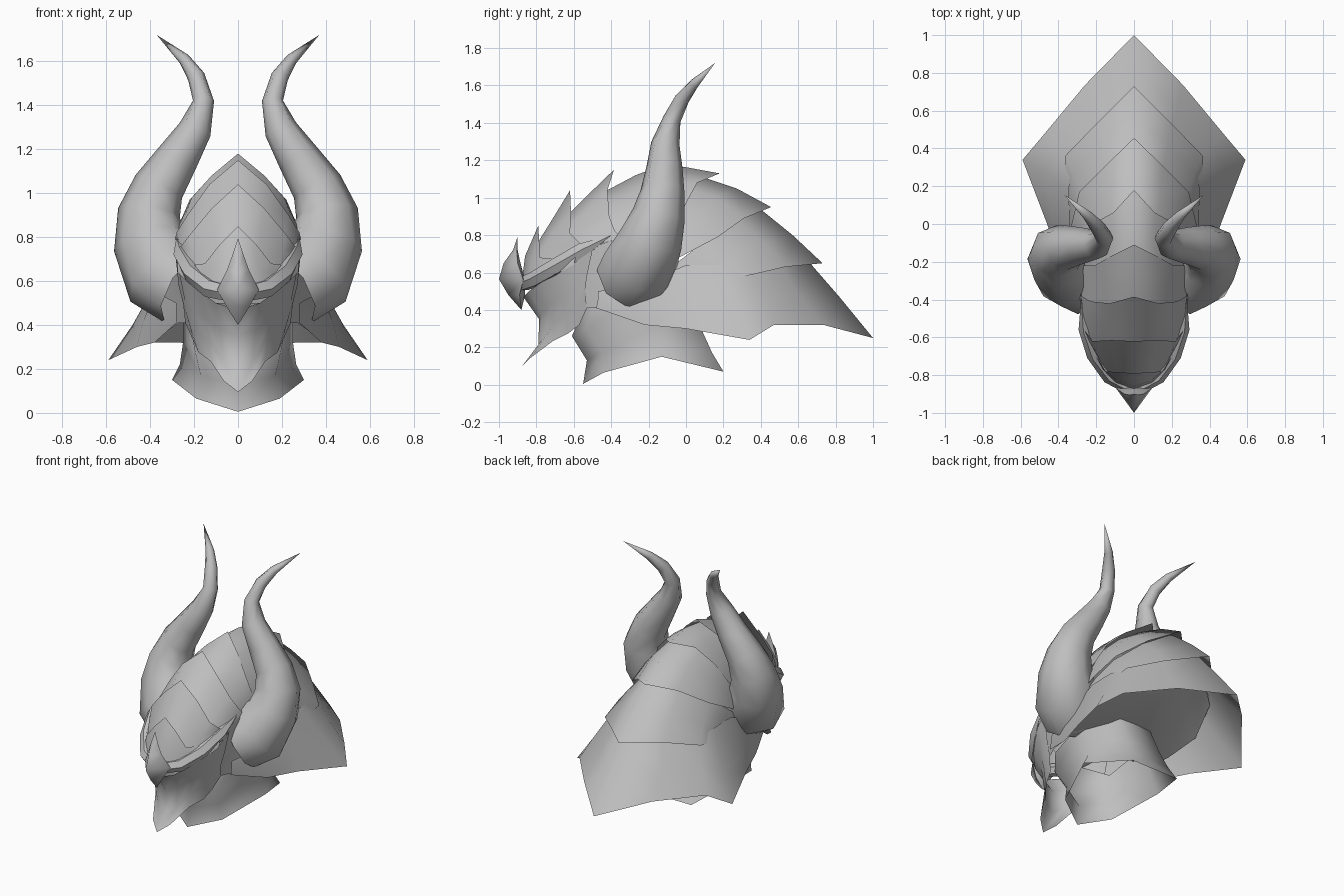
import bpy, bmesh
from math import sin, cos, pi
from mathutils import Vector

cube = bpy.data.objects.get("Cube")
if cube:
    bpy.data.objects.remove(cube, do_unlink=True)

steel = bpy.data.materials.new("grey_steel")
steel.use_nodes = True
GREY = (0.52, 0.52, 0.52, 1)
steel.diffuse_color = GREY
steel.node_tree.nodes["Principled BSDF"].inputs["Base Color"].default_value = GREY


def finish(name, bm, angle):
    """Turn a half-model bmesh into a mirrored, shaded object."""
    mesh = bpy.data.meshes.new(name)
    bm.to_mesh(mesh)
    bm.free()
    mesh.materials.append(steel)
    ob = bpy.data.objects.new(name, mesh)
    bpy.context.collection.objects.link(ob)
    mod = ob.modifiers.new("Mirror", 'MIRROR')
    mod.merge_threshold = 0.0005
    bpy.ops.object.select_all(action='DESELECT')
    ob.select_set(True)
    bpy.context.view_layer.objects.active = ob
    bpy.ops.object.shade_smooth_by_angle(angle=angle)


def plate(name, *rows, angle=0.9, centre=(0, -0.1, 0.45)):
    """Open sheet through rows of points, from the middle line to the side."""
    bm = bmesh.new()
    grid = [[bm.verts.new(p) for p in row] for row in rows]
    for a, b in zip(grid, grid[1:]):
        for i in range(len(a) - 1):
            bm.faces.new((a[i], a[i + 1], b[i + 1], b[i]))
    bmesh.ops.remove_doubles(bm, verts=bm.verts, dist=0.0005)
    bm.normal_update()
    c = Vector(centre)
    if sum(f.normal.dot(f.calc_center_median() - c) * f.calc_area() for f in bm.faces) < 0:
        bmesh.ops.reverse_faces(bm, faces=bm.faces)
    finish(name, bm, angle)


def tube(name, path, ref, sides=8, angle=1.0):
    """Tapered tube; path holds (x, y, z, radius)."""
    bm = bmesh.new()
    pts = [Vector(p[:3]) for p in path]
    rings = []
    for i, p in enumerate(pts):
        t = (pts[min(i + 1, len(pts) - 1)] - pts[max(i - 1, 0)]).normalized()
        u = Vector(ref).cross(t).normalized()
        v = t.cross(u)
        rings.append([bm.verts.new(p + path[i][3] * (u * cos(2 * pi * k / sides) + v * sin(2 * pi * k / sides)))
                      for k in range(sides)])
    for a, b in zip(rings, rings[1:]):
        for k in range(sides):
            n = (k + 1) % sides
            bm.faces.new((a[k], a[n], b[n], b[k]))
    bmesh.ops.remove_doubles(bm, verts=bm.verts, dist=0.002)
    bmesh.ops.recalc_face_normals(bm, faces=bm.faces)
    finish(name, bm, angle)


# Overlapping crown plates, front to top
plate("crown_plate_1",
      [(0, -.885, .5), (.1, -.85, .53), (.17, -.78, .56), (.225, -.7, .59), (.275, -.6, .64)],
      [(0, -.86, .69), (.09, -.83, .65), (.165, -.77, .63), (.225, -.69, .64), (.275, -.59, .68)],
      [(0, -.79, .85), (.08, -.785, .77), (.15, -.78, .68), (.22, -.67, .67), (.27, -.57, .7)])
plate("crown_plate_2",
      [(0, -.83, .7), (.08, -.82, .65), (.16, -.765, .61), (.23, -.67, .64), (.27, -.57, .69)],
      [(0, -.73, .86), (.1, -.72, .8), (.2, -.68, .73), (.25, -.6, .72), (.28, -.5, .74)],
      [(0, -.62, 1.04), (.12, -.615, .93), (.22, -.62, .81), (.265, -.56, .75), (.285, -.47, .76)])
plate("crown_plate_3",
      [(0, -.68, .86), (.11, -.67, .81), (.2, -.65, .75), (.26, -.56, .73), (.28, -.47, .75)],
      [(0, -.53, 1.01), (.13, -.53, .93), (.22, -.53, .84), (.27, -.47, .79), (.285, -.4, .77)],
      [(0, -.385, 1.15), (.13, -.42, 1.04), (.23, -.41, .9), (.28, -.38, .82), (.29, -.33, .77)])
plate("crown_plate_4",
      [(0, -.44, 1.03), (.13, -.46, .95), (.22, -.45, .87), (.27, -.4, .8), (.29, -.35, .75)],
      [(0, -.27, 1.12), (.15, -.28, 1.02), (.24, -.28, .9), (.29, -.28, .78), (.3, -.28, .65)],
      [(0, -.11, 1.18), (.12, -.17, 1.08), (.21, -.22, .98), (.27, -.22, .85), (.29, -.22, .7)])

# Overlapping neck plates, top to back
plate("neck_plate_1",
      [(0, -.2, 1.14), (.13, -.2, 1.06), (.21, -.23, .96), (.27, -.24, .83), (.3, -.27, .65)],
      [(0, -.01, 1.165), (.12, -.05, 1.08), (.21, -.1, .98), (.275, -.15, .84), (.31, -.2, .65)],
      [(0, .18, 1.13), (.11, .06, 1.08), (.22, 0, .97), (.28, -.07, .83), (.315, -.14, .66)])
plate("neck_plate_2",
      [(0, .06, 1.12), (.12, 0, 1.05), (.22, -.05, .95), (.28, -.1, .8), (.32, -.25, .6)],
      [(0, .27, 1.05), (.14, .16, 1.0), (.255, .07, .89), (.31, -.04, .75), (.33, -.23, .59)],
      [(0, .455, .95), (.15, .31, .89), (.29, .17, .79), (.33, 0, .7), (.34, -.22, .58)])
plate("neck_plate_3",
      [(0, .36, .97), (.14, .25, .9), (.27, .13, .79), (.32, 0, .69), (.34, -.25, .5)],
      [(0, .57, .8), (.18, .42, .76), (.32, .27, .69), (.345, .1, .62), (.34, -.23, .47)],
      [(0, .73, .65), (.2, .53, .63), (.365, .36, .59), (.36, .2, .56), (.34, -.2, .44)])
plate("neck_plate_4",
      [(0, .62, .7), (.18, .48, .67), (.33, .33, .62), (.345, .18, .64), (.34, 0, .64), (.335, -.25, .53),
       (.28, -.47, .5)],
      [(0, .82, .47), (.23, .6, .48), (.41, .42, .46), (.48, .28, .4), (.43, 0, .42), (.37, -.24, .41),
       (.28, -.47, .46)],
      [(0, 1, .25), (.26, .735, .32), (.48, .47, .32), (.59, .34, .24), (.46, 0, .3), (.38, -.22, .32),
       (.28, -.48, .41)])

# Underside closing the helmet
plate("underside",
      [(0, .62, .68), (.18, .47, .65), (.34, .33, .6)],
      [(0, .3, .56), (.2, .25, .55), (.39, .13, .47)],
      [(0, 0, .48), (.18, -.06, .45), (.36, -.1, .42)],
      [(0, -.25, .46), (.15, -.28, .45), (.33, -.3, .41)], centre=(0, 0, 1))

# Face mask with pointed chin
plate("face_mask",
      [(0, -.88, .095), (.065, -.83, .145), (.125, -.71, .235), (.18, -.63, .275), (.2, -.57, .32), (.24, -.53, .41)],
      [(0, -.79, .2), (.07, -.77, .24), (.13, -.7, .33), (.19, -.64, .36), (.22, -.6, .4), (.25, -.54, .5)],
      [(0, -.785, .35), (.08, -.77, .38), (.15, -.72, .43), (.2, -.66, .46), (.24, -.6, .5), (.27, -.53, .58)],
      [(0, -.87, .47), (.1, -.84, .5), (.17, -.77, .55), (.225, -.69, .59), (.27, -.6, .65), (.285, -.5, .72)])
plate("cheek_plate",
      [(.22, -.56, .41), (.27, -.45, .41), (.34, -.26, .36)],
      [(.25, -.56, .57), (.285, -.43, .58), (.33, -.26, .53)],
      [(.27, -.55, .72), (.285, -.4, .77), (.31, -.25, .7)])

# Flared neck guard ring under the face
plate("throat_guard",
      [(0, -.55, .005), (.19, -.44, .065), (.3, -.13, .15), (.18, .2, .07), (0, .2, .07)],
      [(0, -.53, .13), (.17, -.45, .17), (.265, -.13, .22), (.16, .14, .17), (0, .14, .17)],
      [(0, -.61, .26), (.2, -.53, .3), (.25, -.15, .32), (.14, .09, .28), (0, .09, .28)],
      [(0, -.54, .42), (.22, -.5, .42), (.25, -.2, .5), (.12, 0, .5), (0, 0, .5)],
      angle=1.4, centre=(0, -.18, .2))

# Pointed crest on the forehead
plate("forehead_crest",
      [(0, -.88, .4)] * 3,
      [(0, -.95, .48), (.05, -.89, .48), (0, -.86, .48)],
      [(0, -1, .565), (.095, -.87, .56), (0, -.86, .56)],
      [(0, -.975, .65), (.05, -.9, .65), (0, -.885, .65)],
      [(0, -.925, .72), (.025, -.905, .72), (0, -.9, .72)],
      [(0, -.9, .795)] * 3, angle=0.7, centre=(0, -.9, .56))

# Swept brow ridges
tube("brow_ridges", [(.02, -.865, .54, .04), (.125, -.805, .565, .045), (.205, -.69, .635, .047),
                     (.25, -.55, .72, .045), (.28, -.4, .8, .0)], (0, 0, 1), sides=6)

# Curved horns
tube("horns", [(.23, -.305, .57, .19), (.33, -.25, .635, .205), (.4, -.185, .78, .17), (.405, -.145, .91, .142),
               (.36, -.125, 1.03, .118), (.275, -.115, 1.16, .097), (.195, -.11, 1.29, .076),
               (.157, -.075, 1.42, .048), (.19, -.02, 1.53, .04), (.245, .045, 1.61, .027),
               (.37, .155, 1.72, 0)], (0, 1, 0))
